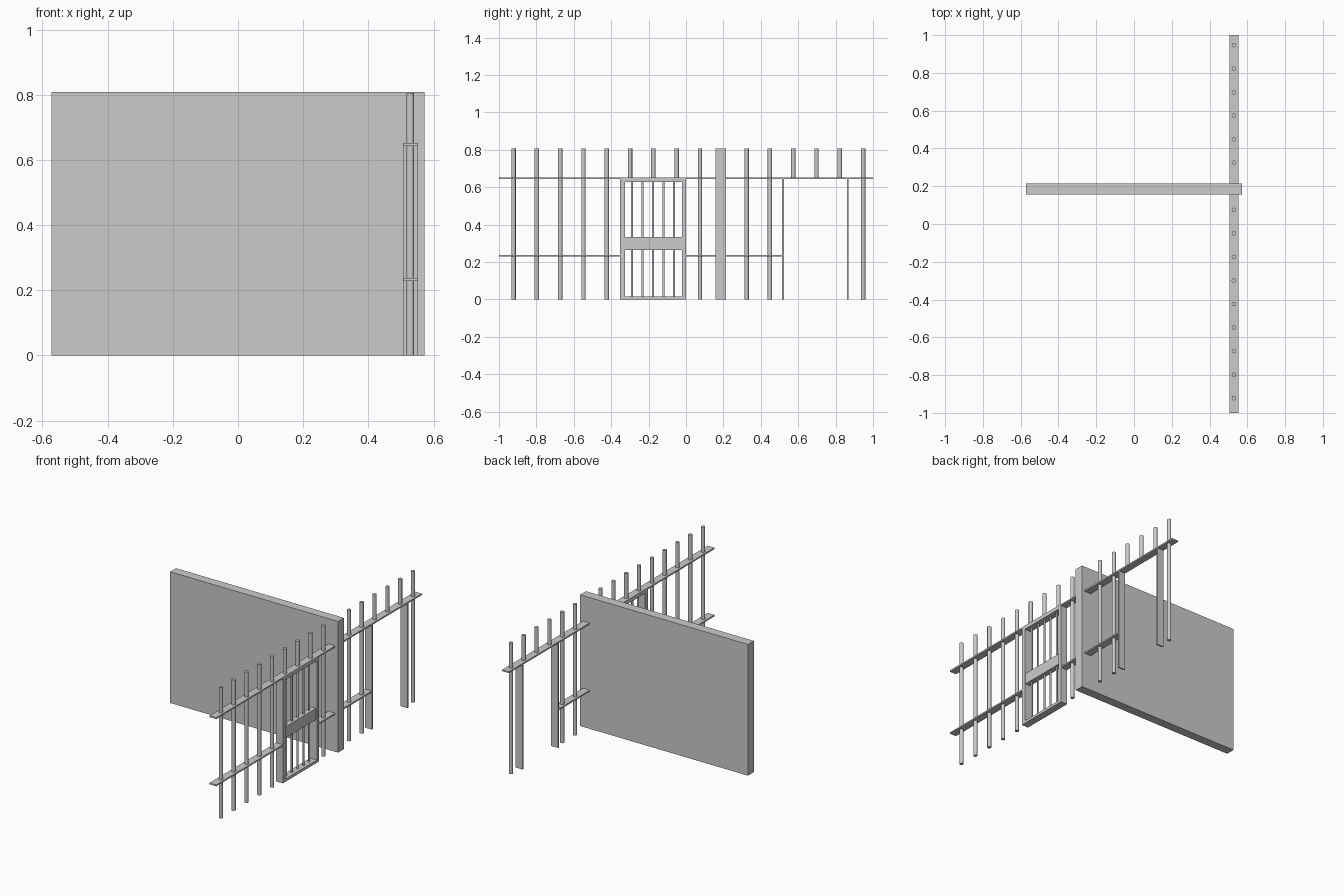
import bpy

cube = bpy.data.objects.get("Cube")
if cube:
    bpy.data.objects.remove(cube, do_unlink=True)

# Single plain grey
grey = bpy.data.materials.new("grey_paint")
grey.use_nodes = True
COLOUR = (0.6, 0.6, 0.6, 1)
grey.diffuse_color = COLOUR
grey.node_tree.nodes["Principled BSDF"].inputs["Base Color"].default_value = COLOUR

BAR_X = 0.529
X0, X1 = 0.506, 0.552      # depth of rails and frames
RAIL_Z = 0.643             # underside of the upper rail
RAIL_T = 0.009
TOP = 0.806


def box(name, x, y, z):
    """Box from (min, max) pairs."""
    spans = (x, y, z)
    bpy.ops.mesh.primitive_cube_add(size=1, location=[(a + b) / 2 for a, b in spans])
    ob = bpy.context.object
    ob.name = name
    ob.scale = [b - a for a, b in spans]
    bpy.ops.object.transform_apply(location=False, rotation=False, scale=True)
    ob.data.materials.append(grey)
    return ob


def rod(name, y, z0, z1, radius):
    """Upright round bar."""
    bpy.ops.mesh.primitive_cylinder_add(vertices=16, radius=radius, depth=z1 - z0,
                                        location=(BAR_X, y, (z0 + z1) / 2))
    ob = bpy.context.object
    ob.name = name
    ob.data.materials.append(grey)
    bpy.ops.object.shade_smooth_by_angle()
    return ob


# Solid dividing wall
box("dividing_wall", (-0.572, 0.572), (0.157, 0.214), (0, 0.808))

# Flat horizontal rails
DEPTH = (X0, X1)
box("upper_rail", DEPTH, (-1, 1), (RAIL_Z, RAIL_Z + RAIL_T))
LOW = (0.229, 0.229 + RAIL_T)
box("lower_rail_front", DEPTH, (-1, -0.352), LOW)
box("lower_rail_back", DEPTH, (0, 0.514), LOW)

# Round bars, cut short above the door and the open doorway
for i in range(16):
    y = -0.922 + i * 0.1246
    if 0.15 < y < 0.22:
        continue  # position taken by the wall
    over_opening = -0.35 < y < 0 or 0.52 < y < 0.86
    rod(f"bar_{i + 1}", y, RAIL_Z if over_opening else 0, TOP, 0.0118)

# Flat jambs beside the openings
for name, y in (("door_jamb", -0.352), ("doorway_jamb_front", 0.514),
                ("doorway_jamb_back", 0.860)):
    box(name, DEPTH, (y, y + 0.009), (0, RAIL_Z))

# Barred door: frame, lock plate and thin rods
box("door_stile_front", DEPTH, (-0.343, -0.325), (0, RAIL_Z))
box("door_stile_back", DEPTH, (-0.022, 0), (0, RAIL_Z))
box("door_bottom", DEPTH, (-0.325, -0.022), (0, 0.017))
box("door_top", DEPTH, (-0.325, -0.022), (0.628, RAIL_Z))
box("door_lock_plate", (BAR_X - 0.018, BAR_X + 0.018), (-0.325, -0.022), (0.265, 0.334))
for i in range(5):
    rod(f"door_rod_{i + 1}", -0.289 + i * 0.0563, 0.017, 0.628, 0.0058)
